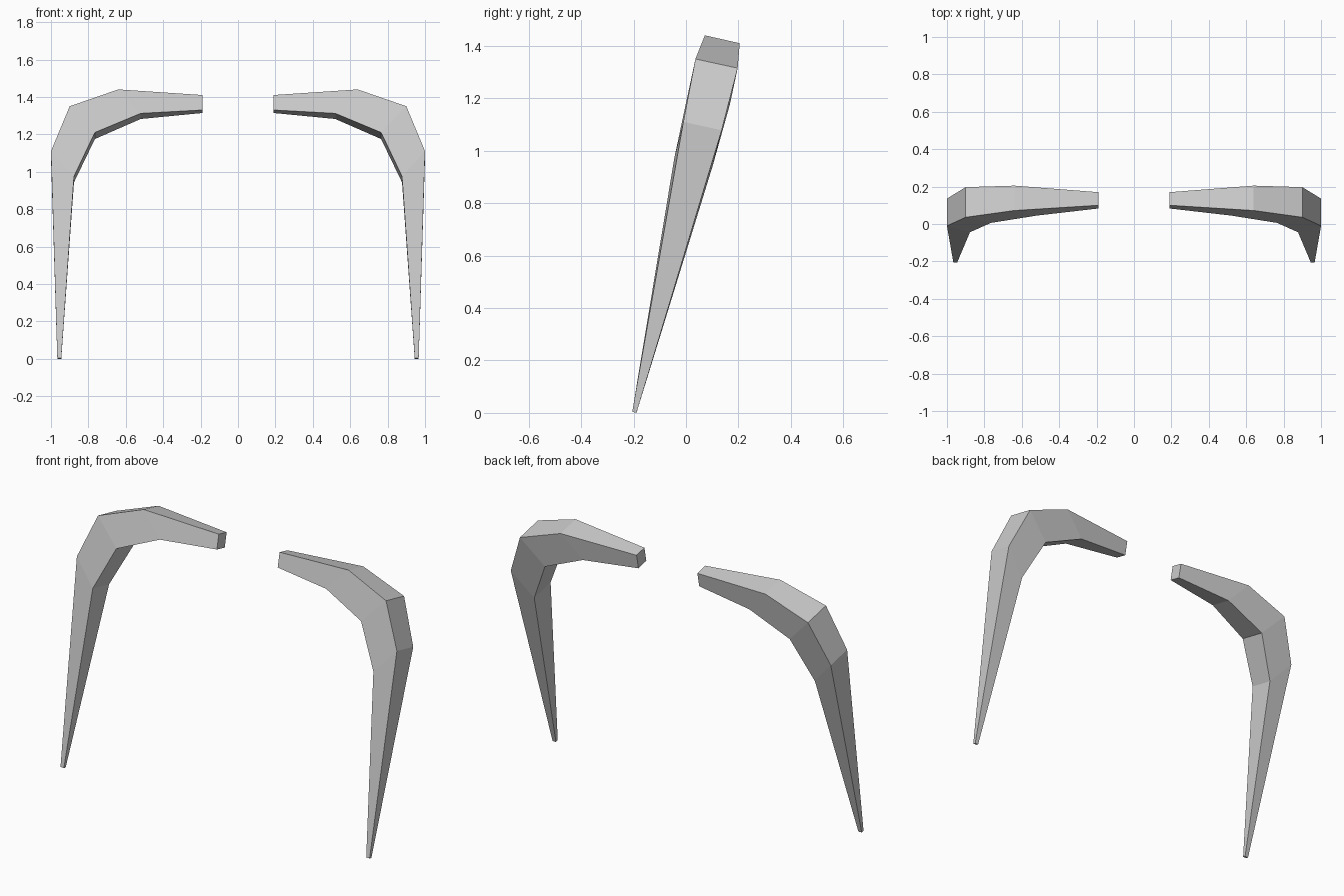
import bpy, bmesh

if "Cube" in bpy.data.objects:
    bpy.data.objects.remove(bpy.data.objects["Cube"])

# Cross-sections from the inner tip to the foot. Each holds the outer-front and
# inner-front corners, then the (y, z) offset that leads to the back corners.
SECTIONS = [
    ((0.19, 0.10, 1.41), (0.19, 0.083, 1.33), (0.07, -0.016)),
    ((0.64, 0.072, 1.44), (0.52, 0.045, 1.312), (0.133, -0.03)),
    ((0.90, 0.036, 1.35), (0.765, 0.006, 1.21), (0.161, -0.035)),
    ((1.00, -0.01, 1.11), (0.877, -0.044, 0.975), (0.146, -0.032)),
    ((0.966, -0.205, 0.004), (0.945, -0.205, 0.004), (0.016, -0.004)),
]


def loft_arm(name, sections):
    """Skin four-sided cross-sections into a closed tapering arm."""
    bm = bmesh.new()
    rings = []
    for outer, inner, (dy, dz) in sections:
        corners = [outer, (outer[0], outer[1] + dy, outer[2] + dz),
                   (inner[0], inner[1] + dy, inner[2] + dz), inner]
        rings.append([bm.verts.new(c) for c in corners])
    for a, b in zip(rings, rings[1:]):
        for i in range(4):
            j = (i + 1) % 4
            bm.faces.new((a[i], a[j], b[j], b[i]))
    bm.faces.new(rings[0][::-1])
    bm.faces.new(rings[-1])
    bmesh.ops.recalc_face_normals(bm, faces=bm.faces)
    mesh = bpy.data.meshes.new(name)
    bm.to_mesh(mesh)
    bm.free()
    obj = bpy.data.objects.new(name, mesh)
    bpy.context.collection.objects.link(obj)
    return obj


# Pair of curved arms, mirrored across x = 0
arms = loft_arm("curved_arms", SECTIONS)
mirror = arms.modifiers.new("mirror", 'MIRROR')
mirror.use_axis[0] = True
mirror.use_mirror_merge = False
